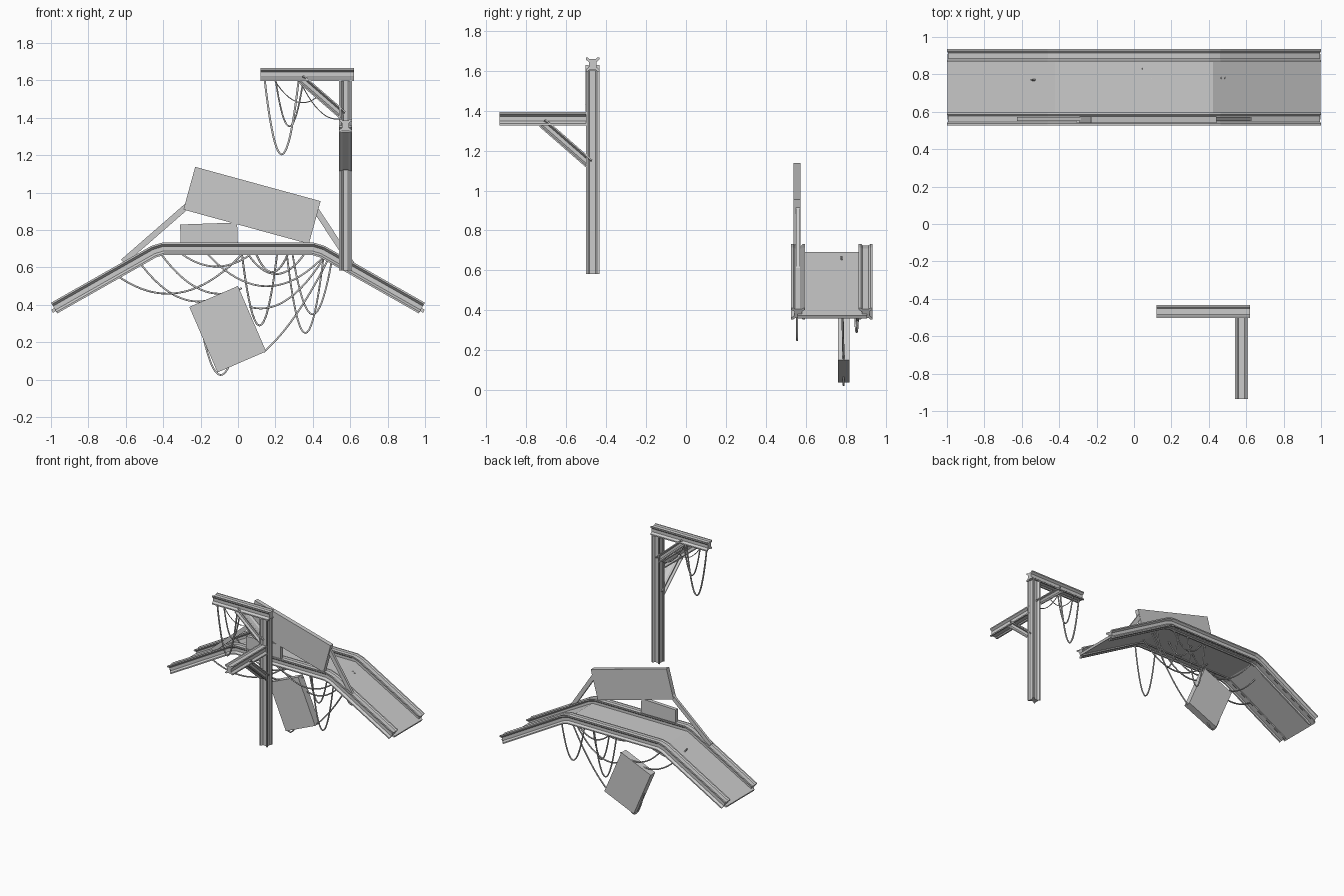
import bpy, bmesh, math
from mathutils import Vector, Matrix

if "Cube" in bpy.data.objects:
    bpy.data.objects.remove(bpy.data.objects["Cube"])


def make_object(name, bm):
    bmesh.ops.recalc_face_normals(bm, faces=bm.faces[:])
    mesh = bpy.data.meshes.new(name)
    bm.to_mesh(mesh)
    bm.free()
    ob = bpy.data.objects.new(name, mesh)
    bpy.context.collection.objects.link(ob)
    return ob


def sweep(name, path, side, profile):
    """Sweep a (side, up) profile along a planar path with mitred bends."""
    pts = [Vector(p) for p in path]
    side = Vector(side)
    dirs = [(b - a).normalized() for a, b in zip(pts, pts[1:])]
    bm = bmesh.new()
    rings = []
    for i, p in enumerate(pts):
        d0, d1 = dirs[max(i - 1, 0)], dirs[min(i, len(dirs) - 1)]
        t = (d0 + d1).normalized()
        up = side.cross(t) / t.dot(d1)
        rings.append([bm.verts.new(p + side * s + up * u) for s, u in profile])
    n = len(profile)
    for r0, r1 in zip(rings, rings[1:]):
        for k in range(n):
            bm.faces.new((r0[k], r0[(k + 1) % n], r1[(k + 1) % n], r1[k]))
    bm.faces.new(rings[0])
    bm.faces.new(rings[-1])
    return make_object(name, bm)


def girder(w, h):
    """Slotted girder section: deep side channels, shallow top and bottom grooves."""
    q = [(.27, .18), (.5, .36), (.5, .5), (.34, .5), (.22, .39)]
    right = [(x, -y) for x, y in reversed(q)] + q
    full = right + [(-x, -y) for x, y in right]
    return [(x * w, y * h) for x, y in full]


def rect(w, h):
    return [(-w / 2, -h / 2), (w / 2, -h / 2), (w / 2, h / 2), (-w / 2, h / 2)]


def plate(name, x, z, y, w, h, depth, angle):
    """Flat panel facing the front, rolled by angle in the xz plane."""
    bm = bmesh.new()
    m = (Matrix.Translation((x, y, z)) @ Matrix.Rotation(math.radians(-angle), 4, 'Y')
         @ Matrix.Diagonal((w, depth, h, 1)))
    bmesh.ops.create_cube(bm, size=1, matrix=m)
    return make_object(name, bm)


def cable(name, a, b, sag, radius=.0055):
    """Hanging cable: parabola between two points."""
    a, b = Vector(a), Vector(b)
    cu = bpy.data.curves.new(name, 'CURVE')
    cu.dimensions = '3D'
    cu.bevel_depth = radius
    cu.bevel_resolution = 1
    cu.use_fill_caps = True
    sp = cu.splines.new('POLY')
    n = 20
    sp.points.add(n)
    for i in range(n + 1):
        t = i / n
        p = a.lerp(b, t) - Vector((0, 0, sag * 4 * t * (1 - t)))
        sp.points[i].co = (*p, 1)
    sp.use_smooth = True
    ob = bpy.data.objects.new(name, cu)
    bpy.context.collection.objects.link(ob)


# Bridge: two side rails and a sunken deck
half = [(.983, .383), (.45, .685), (.40, .70)]
rail_path = [(-x, z) for x, z in half] + [(x, z) for x, z in reversed(half)]
for name, y in (("front_rail", .562), ("back_rail", .90)):
    sweep(name, [(x, y, z) for x, z in rail_path], (0, 1, 0), girder(.07, .066))
deck = [(-.994, .366), (-.42, .682), (.42, .682), (.994, .366)]
sweep("deck", [(x, .733, z) for x, z in deck], (0, 1, 0), rect(.35, .018))

# Panels on the front rail and beneath the deck
plate("sign_panel", .075, .932, .557, .695, .237, .035, -15.3)
plate("small_panel", -.155, .77, .557, .305, .13, .03, 2)
plate("hanging_panel", -.055, .27, .79, .283, .381, .058, 23.3)

# Struts holding the large panel
for name, a, b in (("left_strut", (-.615, .63), (-.265, .935)),
                   ("right_strut", (.63, .585), (.405, .925))):
    sweep(name, [(a[0], .562, a[1]), (b[0], .562, b[1])], (0, 1, 0), rect(.02, .032))

# Separate post with two arms and diagonal braces
G = girder(.068, .068)
sweep("post", [(.575, -.468, .583), (.575, -.468, 1.602)], (0, 1, 0), G)
sweep("side_arm", [(.12, -.468, 1.632), (.62, -.468, 1.632)], (0, 1, 0), G)
sweep("front_arm", [(.575, -.935, 1.36), (.575, -.49, 1.36)], (1, 0, 0), G)
B = girder(.07, .05)
sweep("side_brace", [(.335, -.468, 1.61), (.56, -.468, 1.415)], (0, 1, 0), B)
sweep("front_brace", [(.575, -.72, 1.34), (.575, -.485, 1.135)], (1, 0, 0), B)

# Cables under the bridge
runs = [
    ((-.65, .57, .56), (.02, .70, .67), .15),
    ((-.55, .77, .66), (-.14, .79, .43), .09),
    ((-.41, .85, .67), (.02, .80, .49), .10),
    ((-.31, .57, .68), (.08, .57, .68), .075),
    ((.02, .84, .68), (.21, .87, .68), .39),
    ((.26, .557, .68), (.46, .557, .68), .43),
    ((.29, .86, .68), (.50, .86, .63), .305),
    ((.09, .78, .69), (.27, .72, .68), .11),
    ((-.17, .65, .68), (.46, .65, .66), .17),
    ((.14, .79, .15), (.49, .78, .66), .05),
    ((.06, .79, .39), (.47, .78, .67), .10),
    ((.04, .83, .69), (.36, .88, .68), .12),
    ((-.20, .79, .30), (-.05, .79, .07), .135),
]
for i, (a, b, sag) in enumerate(runs):
    cable(f"bridge_cable_{i + 1}", a, b, sag)

# Cables on the post arm
for i, (a, b, sag, r) in enumerate([
        ((.142, -.468, 1.61), (.325, -.468, 1.61), .405, .006),
        ((.20, -.468, 1.61), (.35, -.468, 1.61), .255, .005),
        ((.19, -.468, 1.61), (.42, -.468, 1.51), .07, .003),
        ((.34, -.468, 1.58), (.56, -.468, 1.40), .065, .003)]):
    cable(f"post_cable_{i + 1}", a, b, sag, r)
